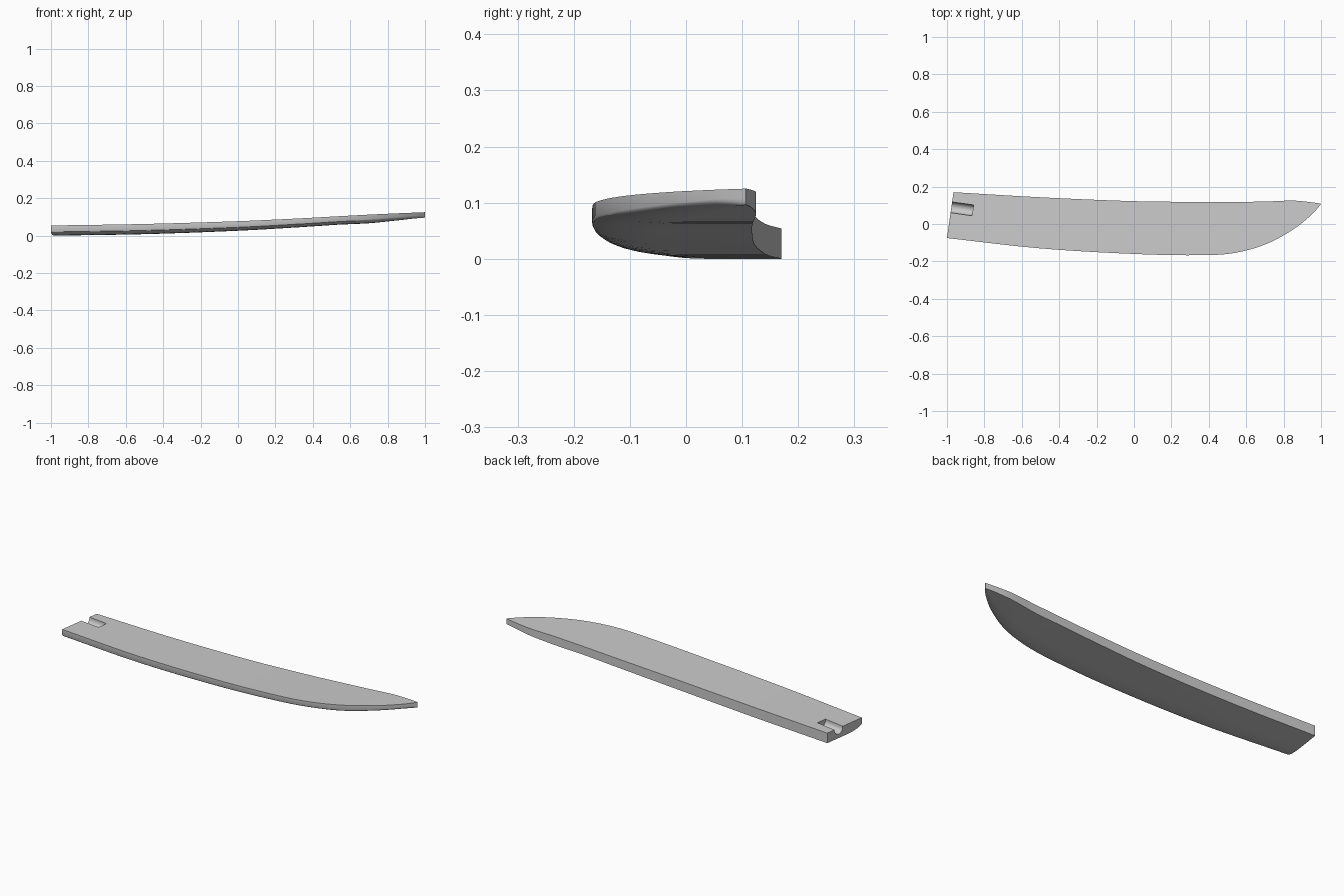
import bpy, bmesh
from math import sin, cos, pi, radians
from mathutils import Vector, Matrix

old = bpy.data.objects.get("Cube")
if old:
    bpy.data.objects.remove(old)

grey = bpy.data.materials.new("plain grey")
grey.use_nodes = True
grey.diffuse_color = (0.6, 0.6, 0.6, 1)
grey.node_tree.nodes["Principled BSDF"].inputs["Base Color"].default_value = (0.6, 0.6, 0.6, 1)

# Key stations: x, front edge y, back edge y, deck z, bottom z
KEYS = [(-1, -.075, .17, .054, 0), (-.5, -.13, .142, .062, .008),
        (0, -.16, .122, .077, .026), (.35, -.167, .118, .093, .046),
        (.53, -.156, .118, .103, .058), (.7, -.11, .12, .112, .066),
        (.85, -.03, .125, .119, .081), (.95, .05, .116, .123, .092),
        (1, .106, .108, .125, .096)]


def slope(i, k):
    a, b = KEYS[max(i - 1, 0)], KEYS[min(i + 1, len(KEYS) - 1)]
    return (b[k] - a[k]) / (b[0] - a[0])


def station(i, t):
    """Smooth interpolation between key stations i and i + 1."""
    a, b = KEYS[i], KEYS[i + 1]
    h = b[0] - a[0]
    out = [a[0] + h * t]
    for k in range(1, 5):
        out.append(a[k] * (1 + 2 * t) * (1 - t) ** 2 + b[k] * t * t * (3 - 2 * t)
                   + h * (slope(i, k) * t * (1 - t) ** 2 + slope(i + 1, k) * t * t * (t - 1)))
    return out


def section(x, yf, yb, zd, zb):
    """Flat deck, upright front edge rounding into a flat bottom, upright back wall."""
    t, r = zd - zb, 0.45 * min(yb - yf, 0.26)
    pts = [(yf, zd)]
    for j in range(9):
        a = j / 8 * pi / 2
        pts.append((yf + r * (1 - cos(a)), zd - t * (0.55 + 0.45 * sin(a))))
    pts += [(yb, zb), (yb, zd)]
    skew = 0.143 * max(0, -x)
    return [Vector((x + skew * (y - KEYS[0][1]), y, z)) for y, z in pts]


# Plank: sections lofted from the square end to the pointed tip
bm = bmesh.new()
steps = 5
rows = [station(i, j / steps) for i in range(len(KEYS) - 1) for j in range(steps)]
rows.append(list(KEYS[-1]))
loops = [[bm.verts.new(p) for p in section(*r)] for r in rows]
for a, b in zip(loops, loops[1:]):
    for j in range(len(a)):
        k = (j + 1) % len(a)
        bm.faces.new((a[j], a[k], b[k], b[j]))
bm.faces.new(loops[0])
bm.faces.new(loops[-1])
bmesh.ops.recalc_face_normals(bm, faces=bm.faces[:])
mesh = bpy.data.meshes.new("plank")
bm.to_mesh(mesh)
bm.free()
mesh.materials.append(grey)
plank = bpy.data.objects.new("plank", mesh)
bpy.context.collection.objects.link(plank)

# Round-bottomed groove cutter, open at the square end
bm = bmesh.new()
w, length = 0.029, 0.2
arc = [(w * cos(pi + j * pi / 12), w * sin(pi + j * pi / 12)) for j in range(13)]
profile = [(-w, 0.06)] + arc + [(w, 0.06)]
near = bm.faces.new([bm.verts.new((0, y, z)) for y, z in profile])
ext = bmesh.ops.extrude_face_region(bm, geom=[near])
bmesh.ops.translate(bm, vec=(-length, 0, 0),
                    verts=[v for v in ext["geom"] if isinstance(v, bmesh.types.BMVert)])
bmesh.ops.recalc_face_normals(bm, faces=bm.faces[:])
mesh = bpy.data.meshes.new("groove_cutter")
bm.to_mesh(mesh)
bm.free()
mesh.materials.append(grey)
cutter = bpy.data.objects.new("groove_cutter", mesh)
bpy.context.collection.objects.link(cutter)
cutter.matrix_world = Matrix.Translation((-0.862, 0.073, 0.05)) @ Matrix.Rotation(radians(-8), 4, "Z")
cutter.hide_render = True
cutter.hide_set(True)

cut = plank.modifiers.new("groove", "BOOLEAN")
cut.operation = "DIFFERENCE"
cut.solver = "EXACT"
cut.object = cutter

# Bake the cut, then shade with crisp edges
bpy.context.view_layer.update()
baked = bpy.data.meshes.new_from_object(plank.evaluated_get(bpy.context.evaluated_depsgraph_get()))
plank.modifiers.clear()
plank.data = baked
bpy.data.objects.remove(cutter)
bpy.ops.object.select_all(action="DESELECT")
plank.select_set(True)
bpy.context.view_layer.objects.active = plank
bpy.ops.object.shade_smooth_by_angle(angle=radians(30))
